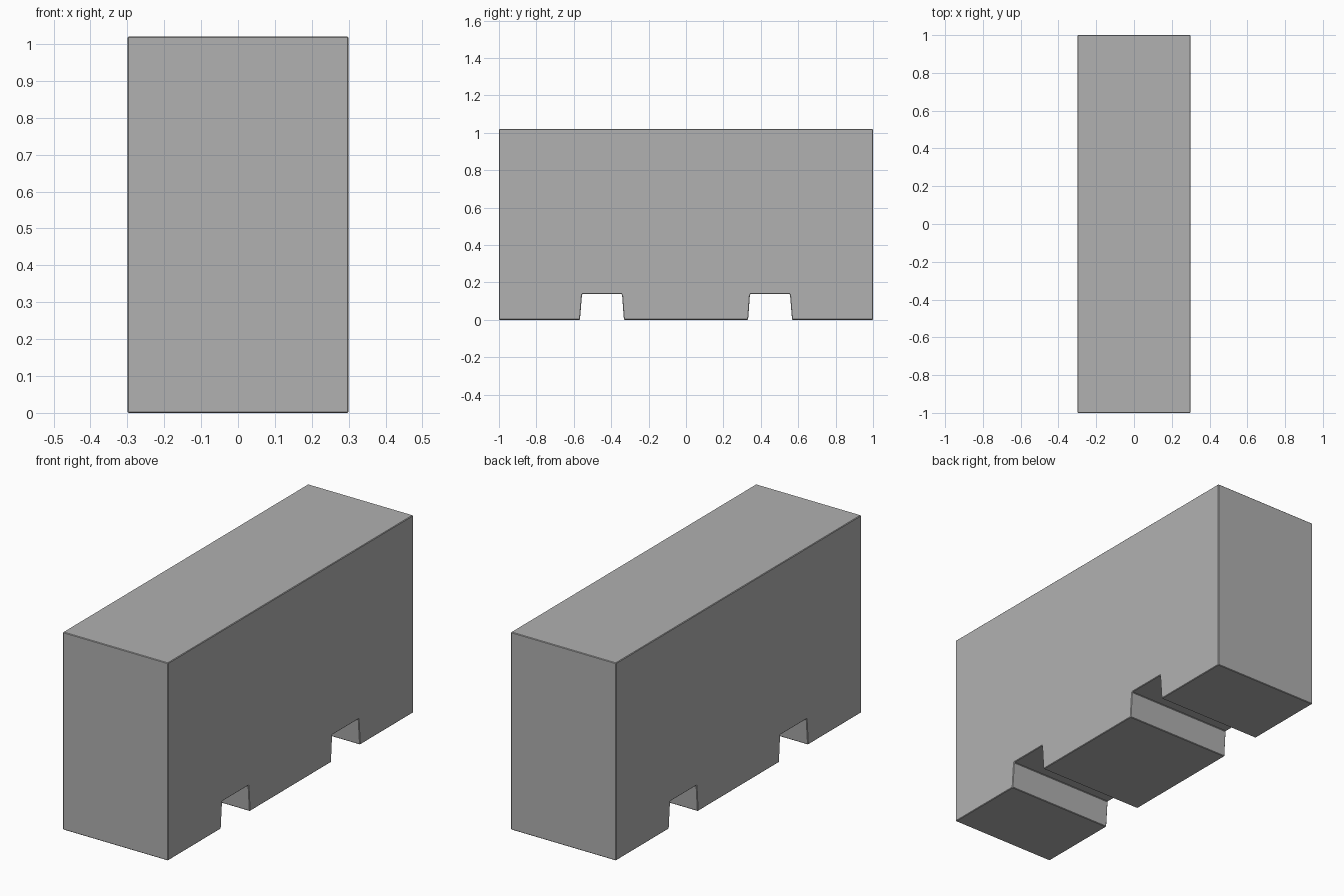
import bpy, bmesh
from mathutils import Vector

if "Cube" in bpy.data.objects:
    bpy.data.objects.remove(bpy.data.objects["Cube"])

HALF_WIDTH, HALF_LENGTH, HEIGHT = 0.30, 1.0, 1.02

# Side profile (y, z): underside of the +y half with its tapered fork slot
half = [(0.332, 0), (0.342, 0.137), (0.556, 0.137), (0.567, 0),
        (HALF_LENGTH, 0), (HALF_LENGTH, HEIGHT)]
profile = half + [(-y, z) for y, z in reversed(half)]

# Extrude the profile across the width
bm = bmesh.new()
side = bm.faces.new([bm.verts.new((-HALF_WIDTH, y, z)) for y, z in profile])
ext = bmesh.ops.extrude_face_region(bm, geom=[side], use_keep_orig=True)
verts = [g for g in ext["geom"] if isinstance(g, bmesh.types.BMVert)]
bmesh.ops.translate(bm, verts=verts, vec=Vector((2 * HALF_WIDTH, 0, 0)))
bmesh.ops.recalc_face_normals(bm, faces=bm.faces)

mesh = bpy.data.meshes.new("barrier_block")
bm.to_mesh(mesh)
bm.free()
block = bpy.data.objects.new("barrier_block", mesh)
bpy.context.collection.objects.link(block)

# Hairline chamfer on the edges
bevel = block.modifiers.new("chamfer", 'BEVEL')
bevel.width = 0.003
bevel.segments = 1

# Dark concrete grey
concrete = bpy.data.materials.new("concrete")
concrete.diffuse_color = (0.44, 0.44, 0.44, 1)
concrete.use_nodes = True
concrete.node_tree.nodes["Principled BSDF"].inputs["Base Color"].default_value = concrete.diffuse_color
mesh.materials.append(concrete)
